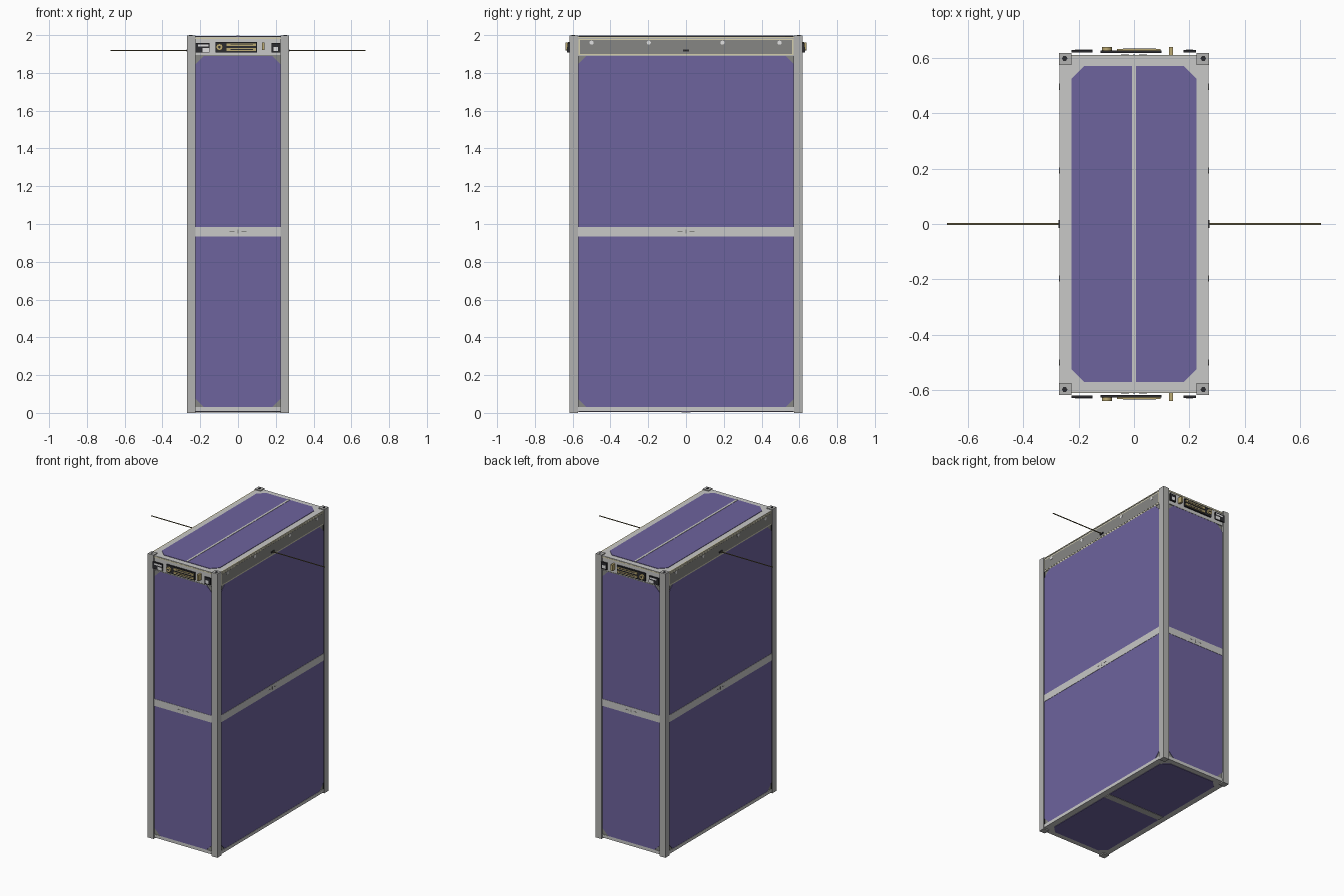
import bpy, bmesh, math
from mathutils import Vector

cube = bpy.data.objects.get("Cube")
if cube:
    bpy.data.objects.remove(cube, do_unlink=True)


def material(name, r, g, b):
    m = bpy.data.materials.new(name)
    m.use_nodes = True
    m.diffuse_color = (r, g, b, 1)
    m.node_tree.nodes["Principled BSDF"].inputs["Base Color"].default_value = (r, g, b, 1)
    return m


PURPLE = material("solar purple", 0.155, 0.125, 0.34)
LIGHT = material("light grey", 0.58, 0.58, 0.57)
METAL = material("rail grey", 0.45, 0.45, 0.44)
GREY = material("mid grey", 0.24, 0.24, 0.23)
DARK = material("near black", 0.025, 0.025, 0.03)
GOLD = material("gold", 0.5, 0.4, 0.17)
CREAM = material("cream", 0.66, 0.62, 0.42)
WHITE = material("white", 0.75, 0.75, 0.75)
BRONZE = material("bronze", 0.16, 0.13, 0.06)

X, Y, Z = Vector((1, 0, 0)), Vector((0, 1, 0)), Vector((0, 0, 1))


def plate(name, frame, outline, d0, d1, mat):
    """Prism: a 2D outline on a face frame (u, v, n), from depth d0 to d1."""
    u, v, n = frame
    bm = bmesh.new()
    base = bm.faces.new([bm.verts.new(u * a + v * b + n * d0) for a, b in outline])
    out = bmesh.ops.extrude_face_region(bm, geom=[base])
    moved = [g for g in out["geom"] if isinstance(g, bmesh.types.BMVert)]
    bmesh.ops.translate(bm, verts=moved, vec=n * (d1 - d0))
    bmesh.ops.recalc_face_normals(bm, faces=bm.faces)
    mesh = bpy.data.meshes.new(name)
    bm.to_mesh(mesh)
    bm.free()
    mesh.materials.append(mat)
    ob = bpy.data.objects.new(name, mesh)
    bpy.context.collection.objects.link(ob)
    return ob


def rect(a0, a1, b0, b1, c=0):
    """Rectangle, with corners cut by c when it is given."""
    if not c:
        return [(a0, b0), (a1, b0), (a1, b1), (a0, b1)]
    return [(a0 + c, b0), (a1 - c, b0), (a1, b0 + c), (a1, b1 - c),
            (a1 - c, b1), (a0 + c, b1), (a0, b1 - c), (a0, b0 + c)]


def disc(a, b, r, n=12):
    return [(a + r * math.cos(t * math.tau / n), b + r * math.sin(t * math.tau / n))
            for t in range(n)]


UP, DOWN = (X, Y, Z), (X, Y, -Z)

# Inner body, top and bottom frames
plate("body", UP, rect(-0.262, 0.262, -0.602, 0.602), 0.015, 1.985, LIGHT)
plate("top_frame", UP, rect(-0.268, 0.268, -0.608, 0.608), 1.985, 1.992, LIGHT)
plate("bottom_frame", UP, rect(-0.268, 0.268, -0.608, 0.608), 0.008, 0.03, LIGHT)

# Corner rails with end screws
for sx in (-1, 1):
    for sy in (-1, 1):
        xs = sorted((sx * 0.226, sx * 0.271))
        ys = sorted((sy * 0.573, sy * 0.617))
        plate("corner_rail", UP, rect(*xs, *ys), 0, 1.998, METAL)
        plate("top_screw", UP, disc(sx * 0.25, sy * 0.597, 0.01, 6), 1.995, 2.0, DARK)
        # Dark seam beside each rail
        seam = sorted((sy * 0.569, sy * 0.574))
        plate("rail_seam", (Y, Z, X * sx), rect(*seam, 0.03, 1.89), 0.26, 0.2675, DARK)

# Top panel, split lengthwise
plate("top_panel", UP, rect(-0.225, 0.225, -0.57, 0.57, 0.046), 1.99, 1.995, PURPLE)
plate("top_divider", UP, rect(-0.007, 0.007, -0.57, 0.57), 1.99, 1.997, LIGHT)

# Bottom panel, split crosswise
plate("bottom_panel", DOWN, rect(-0.225, 0.225, -0.57, 0.57, 0.046), -0.01, -0.005, PURPLE)
plate("bottom_divider", DOWN, rect(-0.225, 0.225, -0.024, 0.024), -0.01, -0.003, METAL)


def wall(label, frame, half, depth):
    """Solar panel with backing, cross strap and strap markings."""
    plate(label + "_backing", frame, rect(-half, half, 0.03, 1.89), depth - 0.01, depth - 0.003, GREY)
    plate(label + "_panel", frame, rect(-half, half, 0.03, 1.89, 0.045), depth - 0.01, depth, PURPLE)
    plate(label + "_strap", frame, rect(-half, half, 0.935, 0.984), depth - 0.01, depth + 0.002, LIGHT)
    for a, w, h in ((-0.032, 0.014, 0.002), (0, 0.003, 0.01), (0.032, 0.014, 0.002)):
        plate(label + "_strap_mark", frame, rect(a - w, a + w, 0.96 - h, 0.96 + h),
              depth, depth + 0.003, GREY)


for s in (-1, 1):
    end, side = (X, Z, Y * s), (Y, Z, X * s)
    wall("end", end, 0.226, 0.608)
    wall("side", side, 0.572, 0.266)

    # Side header with cream border, fasteners and antenna
    plate("side_header", side, rect(-0.572, 0.572, 1.89, 1.985), 0.255, 0.266, METAL)
    plate("side_header_border", side, rect(-0.568, 0.568, 1.895, 1.98), 0.26, 0.2672, CREAM)
    plate("side_header_plate", side, rect(-0.562, 0.562, 1.9, 1.974), 0.26, 0.268, GREY)
    plate("side_top_line", side, rect(-0.572, 0.572, 1.986, 1.992), 0.26, 0.269, CREAM)
    for a in (-0.5, -0.197, 0.193, 0.495):
        plate("side_fastener", side, disc(a, 1.96, 0.011), 0.26, 0.27, WHITE)
    plate("antenna_mount", side, rect(-0.015, 0.015, 1.914, 1.924), 0.26, 0.273, DARK)
    plate("antenna", side, rect(-0.003, 0.003, 1.917, 1.921), 0.26, 0.675, BRONZE)

    # End header
    plate("end_header", end, rect(-0.226, 0.226, 1.89, 1.985), 0.595, 0.607, LIGHT)
    plate("end_top_line", end, rect(-0.226, 0.226, 1.98, 1.988), 0.6, 0.6095, CREAM)
    plate("end_lower_line", end, rect(-0.226, 0.226, 1.889, 1.894), 0.6, 0.609, GREY)

    # Corner modules: dark board with pale cut-out blocks
    plate("left_module", end, rect(-0.225, -0.15, 1.909, 1.957), 0.618, 0.628, DARK)
    plate("left_module_bar", end, rect(-0.212, -0.155, 1.939, 1.95), 0.62, 0.629, WHITE)
    plate("left_module_block", end, rect(-0.188, -0.15, 1.909, 1.932), 0.62, 0.629, WHITE)
    plate("right_module", end, rect(0.178, 0.224, 1.909, 1.957), 0.618, 0.628, DARK)
    plate("right_module_block", end, rect(0.188, 0.212, 1.916, 1.938), 0.62, 0.629, WHITE)

    # Connector board: round port and contact bars
    plate("connector_board", end, rect(-0.12, 0.1, 1.909, 1.964), 0.616, 0.626, DARK)
    plate("round_port", end, disc(-0.098, 1.937, 0.018, 16), 0.62, 0.638, GOLD)
    plate("round_port_core", end, disc(-0.098, 1.937, 0.007), 0.62, 0.639, DARK)
    for b in (1.924, 1.949):
        plate("contact_bar", end, rect(-0.062, 0.095, b - 0.007, b + 0.007), 0.62, 0.631, GOLD)
        plate("contact_slot", end, rect(-0.04, 0.08, b - 0.002, b + 0.002), 0.62, 0.632, DARK)
    plate("gold_tab", end, rect(0.126, 0.141, 1.92, 1.962), 0.605, 0.638, GOLD)
